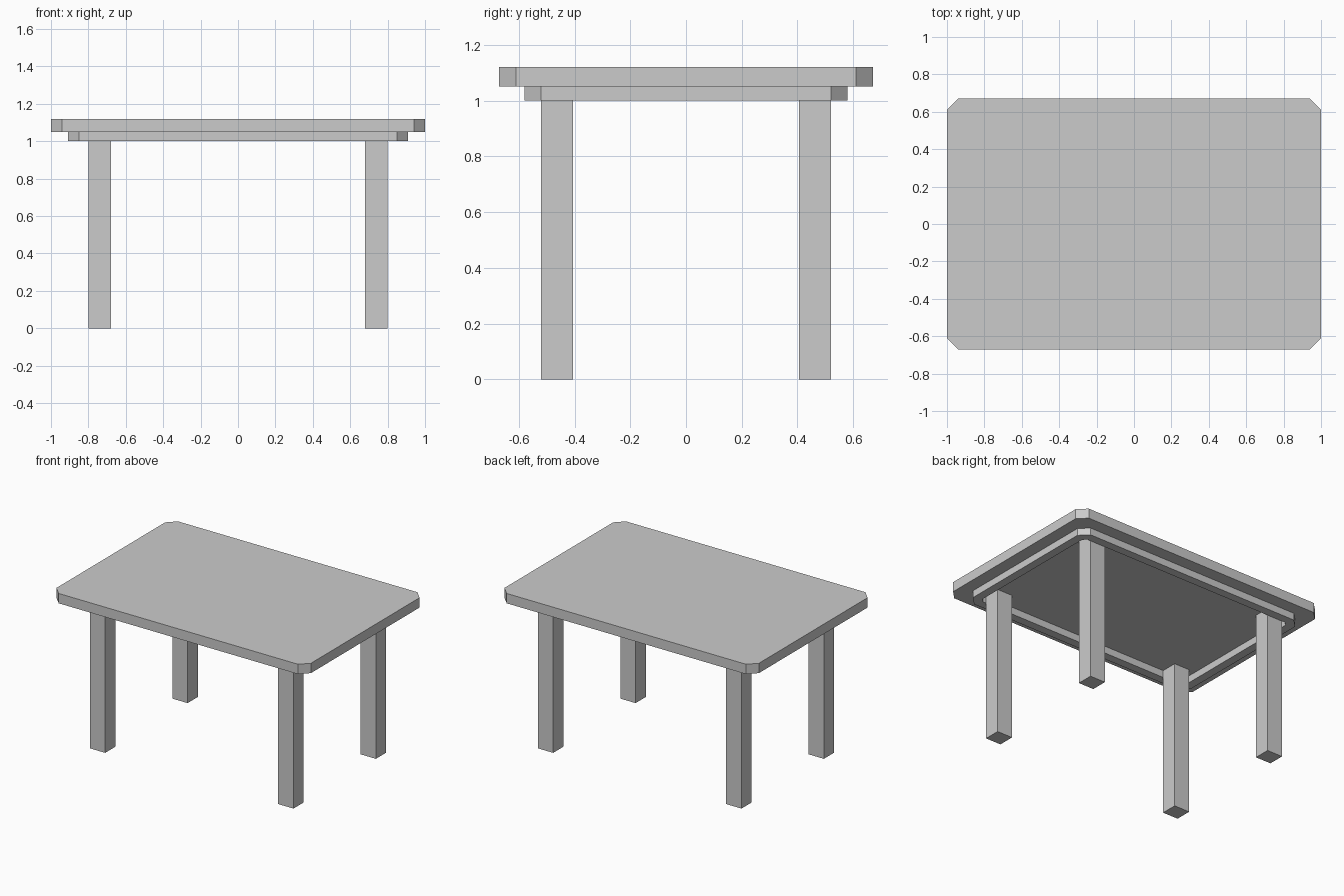
import bpy, bmesh

if "Cube" in bpy.data.objects:
    bpy.data.objects.remove(bpy.data.objects["Cube"])


def outline(hx, hy, c):
    """Rectangle outline with cut corners."""
    return [(hx - c, -hy), (hx, -hy + c), (hx, hy - c), (hx - c, hy),
            (-hx + c, hy), (-hx, hy - c), (-hx, -hy + c), (-hx + c, -hy)]


def finish(bm, name):
    bmesh.ops.recalc_face_normals(bm, faces=bm.faces)
    mesh = bpy.data.meshes.new(name)
    bm.to_mesh(mesh)
    bm.free()
    obj = bpy.data.objects.new(name, mesh)
    bpy.context.collection.objects.link(obj)
    return obj


def slab(name, pts, z0, z1):
    """Solid slab from a flat outline."""
    bm = bmesh.new()
    low = [bm.verts.new((x, y, z0)) for x, y in pts]
    high = [bm.verts.new((x, y, z1)) for x, y in pts]
    bm.faces.new(low)
    bm.faces.new(high)
    n = len(pts)
    for i in range(n):
        j = (i + 1) % n
        bm.faces.new((low[i], low[j], high[j], high[i]))
    return finish(bm, name)


def ring(name, outer, inner, z0, z1):
    """Hollow frame between two matching outlines."""
    bm = bmesh.new()
    loops = [[bm.verts.new((x, y, z)) for x, y in pts]
             for pts, z in ((outer, z0), (outer, z1), (inner, z1), (inner, z0))]
    n = len(outer)
    for k in range(4):
        a, b = loops[k], loops[(k + 1) % 4]
        for i in range(n):
            j = (i + 1) % n
            bm.faces.new((a[i], a[j], b[j], b[i]))
    return finish(bm, name)


# Table top with cut corners
slab("table_top", outline(1.0, 0.67, 0.06), 1.05, 1.12)

# Hollow apron frame below the top
ring("apron", outline(0.91, 0.58, 0.06), outline(0.85, 0.52, 0.025), 1.0, 1.05)

# Four square legs reaching the underside of the top
for side, sx in (("left", -1), ("right", 1)):
    for end, sy in (("front", -1), ("back", 1)):
        xs = sorted((sx * 0.68, sx * 0.80))
        ys = sorted((sy * 0.405, sy * 0.52))
        pts = [(xs[0], ys[0]), (xs[1], ys[0]), (xs[1], ys[1]), (xs[0], ys[1])]
        slab(f"{end}_{side}_leg", pts, 0.0, 1.05)
